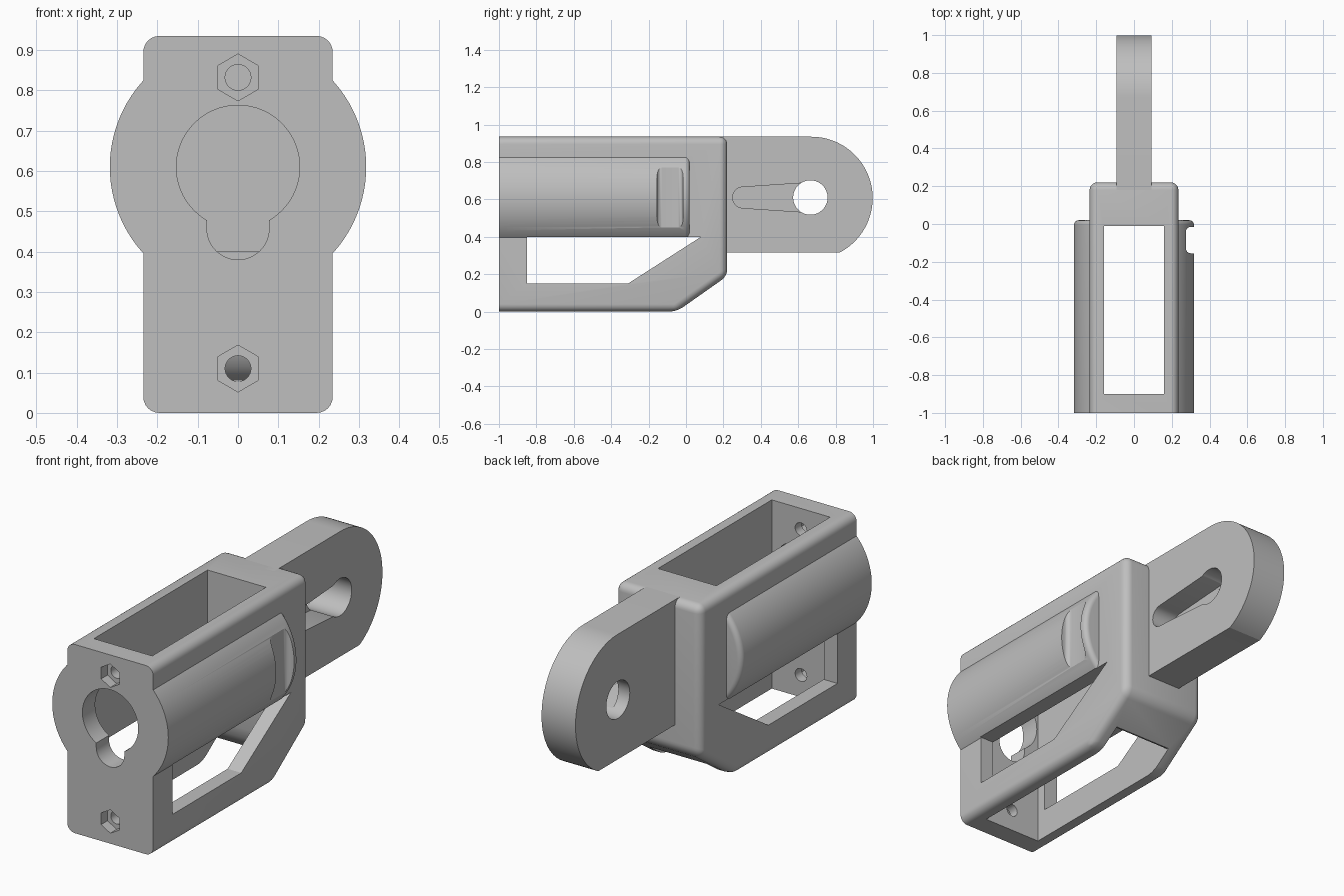
import bpy, bmesh, math
from mathutils import Vector

if "Cube" in bpy.data.objects:
    bpy.data.objects.remove(bpy.data.objects["Cube"], do_unlink=True)

grey = bpy.data.materials.new("plain grey")
grey.use_nodes = True
grey.diffuse_color = (0.52, 0.52, 0.52, 1)
grey.node_tree.nodes["Principled BSDF"].inputs["Base Color"].default_value = grey.diffuse_color


def arc(cu, cv, r, start, end, n=48):
    """Points on an arc, angles in degrees."""
    angles = [math.radians(start + (end - start) * i / n) for i in range(n + 1)]
    return [(cu + r * math.cos(a), cv + r * math.sin(a)) for a in angles]


def circle(cu, cv, r, n=64):
    return arc(cu, cv, r, 0, 360, n)[:-1]


def prism(name, pts, axis, lo, hi, round_if=None, radius=0.04):
    """Extrude an outline along x (outline in y, z) or along y (outline in x, z)."""
    bm = bmesh.new()
    place = (lambda u, v, d: (d, u, v)) if axis == "x" else (lambda u, v, d: (u, d, v))
    face = bm.faces.new([bm.verts.new(place(u, v, lo)) for u, v in pts])
    ext = bmesh.ops.extrude_face_region(bm, geom=[face])
    shift = Vector(place(0, 0, hi - lo))
    for v in ext["geom"]:
        if isinstance(v, bmesh.types.BMVert):
            v.co += shift
    bmesh.ops.recalc_face_normals(bm, faces=bm.faces)
    if round_if:
        edges = [e for e in bm.edges if round_if(e)]
        bmesh.ops.bevel(bm, geom=edges, offset=radius, segments=6, profile=0.5, affect="EDGES")
    mesh = bpy.data.meshes.new(name)
    bm.to_mesh(mesh)
    bm.free()
    mesh.materials.append(grey)
    obj = bpy.data.objects.new(name, mesh)
    bpy.context.collection.objects.link(obj)
    return obj


def combine(target, other, operation="DIFFERENCE"):
    """Apply a boolean and discard the helper."""
    other.hide_render = True
    mod = target.modifiers.new("boolean", "BOOLEAN")
    mod.operation, mod.solver, mod.object = operation, "EXACT", other
    bpy.context.view_layer.objects.active = target
    bpy.ops.object.modifier_apply(modifier=mod.name)
    bpy.data.objects.remove(other, do_unlink=True)


def smooth(obj):
    bpy.ops.object.select_all(action="DESELECT")
    obj.select_set(True)
    bpy.context.view_layer.objects.active = obj
    bpy.ops.object.shade_smooth_by_angle(angle=math.radians(30))


FRONT, BACK, TOP, MID = -1.0, 0.22, 0.935, 0.61

# Rounded housing with a sloping rear underside, sharp only around the front
housing = prism(
    "housing",
    [(FRONT, 0), (-0.05, 0), (BACK, 0.19), (BACK, TOP), (FRONT, TOP)],
    "x", -0.235, 0.235,
    lambda e: any(v.co.y > FRONT + 0.01 for v in e.verts))

# Round barrel swelling out of both sides
barrel = prism("barrel", circle(0, MID, 0.318, 96), "y", FRONT, 0.02,
               lambda e: all(v.co.y > 0 for v in e.verts), 0.025)
combine(housing, barrel, "UNION")

# Central cavity, open above and below, with a rounded rear lip
cavity = [(-0.9, -0.2), (0.08, -0.2), (0.08, 0.075), (0.05, 0.085), (0.02, 0.115),
          (0, 0.15), (-0.01, 0.2), (-0.01, 1.2), (-0.9, 1.2)]
combine(housing, prism("cavity_cutter", cavity, "x", -0.16, 0.16))

# Side windows
window = [(-0.85, 0.15), (-0.31, 0.15), (0.08, 0.4), (-0.85, 0.4)]
combine(housing, prism("window_cutter", window, "x", -0.6, 0.6))

# Keyhole opening in the front wall
slot = [(0.077, MID), (-0.077, MID)] + arc(0, 0.457, 0.077, 180, 360, 24)
combine(housing, prism("keyhole_cutter", circle(0, MID, 0.153), "y", -1.1, -0.85))
combine(housing, prism("keyhole_slot_cutter", slot, "y", -1.1, -0.85))

# Bolt holes with hexagonal nut recesses
for z in (0.11, 0.832):
    combine(housing, prism("bolt_cutter", circle(0, z, 0.032, 32), "y", -1.1, -0.85))
    hexagon = arc(0, z, 0.058, 90, 390, 5)
    combine(housing, prism("nut_cutter", hexagon, "y", -1.1, -0.95))

# Notch in one side of the barrel
notch = [(-0.155, 0.4), (-0.015, 0.4), (-0.015, 0.82), (-0.155, 0.82)]
combine(housing, prism("notch_cutter", notch, "x", 0.275, 0.5,
                       lambda e: all(v.co.x < 0.3 for v in e.verts)
                       and abs(e.verts[0].co.z - e.verts[1].co.z) > 0.1, 0.025))
smooth(housing)

# Rear mounting tab with a rounded end
tab = prism("rear_tab",
            [(0.15, 0.315), (0.815, 0.315)]
            + arc(0.67, MID - 0.003, 0.328, -63, 90) + [(0.15, TOP)],
            "x", -0.093, 0.093)
combine(tab, prism("tab_hole_cutter", circle(0.665, MID, 0.092), "x", -0.3, 0.3))
taper = arc(0.305, MID, 0.056, 95, 265, 24) + [(0.66, MID - 0.08), (0.66, MID + 0.08)]
combine(tab, prism("tab_slot_cutter", taper, "x", -0.03, 0.3))
smooth(tab)
